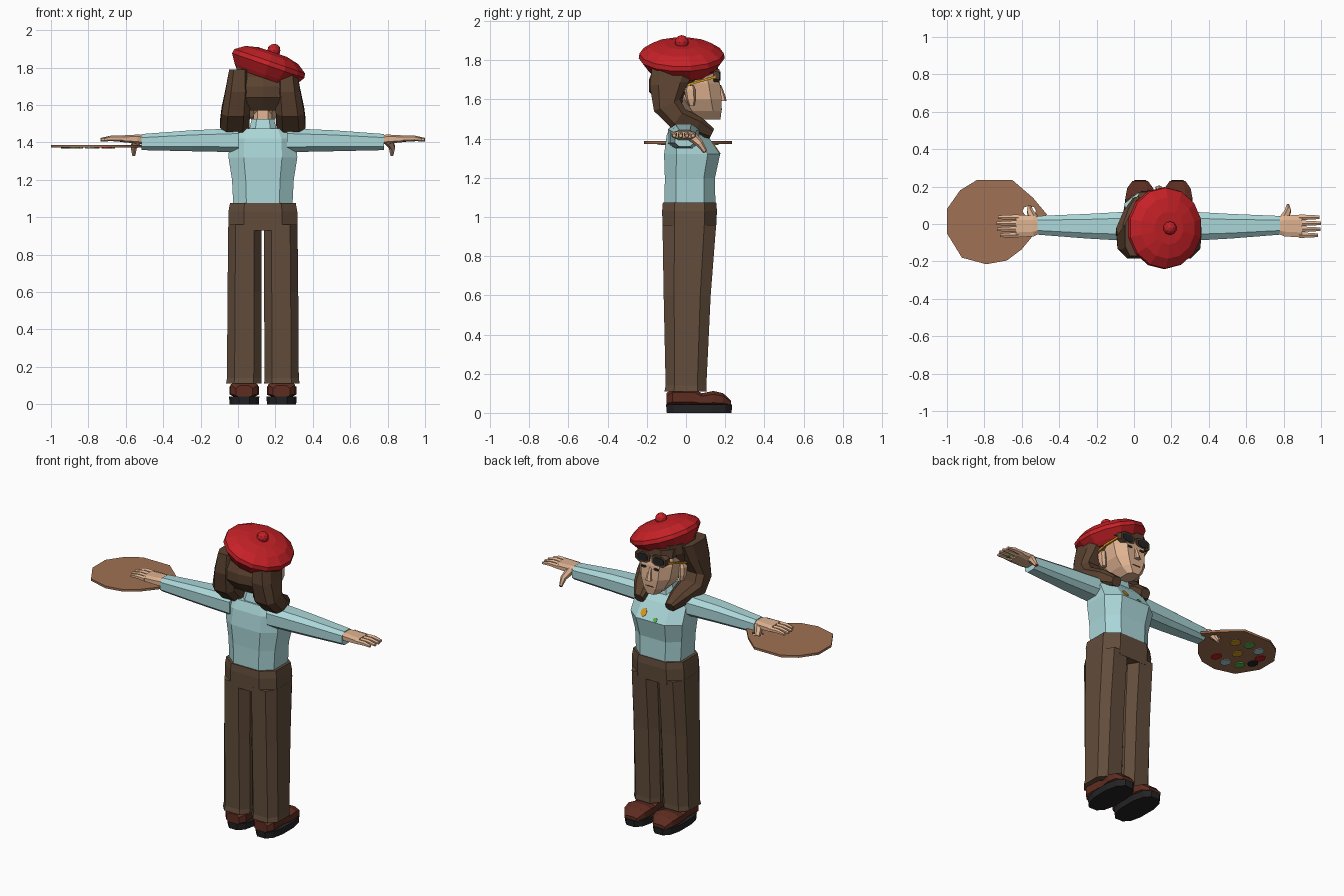
import bpy, bmesh, math
from mathutils import Vector, Matrix

if "Cube" in bpy.data.objects:
    bpy.data.objects.remove(bpy.data.objects["Cube"])

CX = 0.133  # body centre line


def material(name, r, g, b):
    m = bpy.data.materials.new(name)
    m.diffuse_color = tuple((c / 255) ** 2.2 for c in (r, g, b)) + (1,)
    m.use_nodes = True
    m.node_tree.nodes["Principled BSDF"].inputs["Base Color"].default_value = m.diffuse_color
    return m


SHIRT = material("pale_blue", 170, 214, 216)
PANTS = material("trouser_brown", 98, 78, 62)
HAIR = material("hair_brown", 90, 67, 51)
SKIN = material("skin", 222, 177, 144)
SHOE = material("shoe_brown", 94, 48, 37)
SOLE = material("near_black", 40, 40, 42)
RED = material("red", 196, 38, 43)
WOOD = material("wood", 158, 112, 84)
GOLD = material("gold", 214, 155, 35)
GREEN = material("green", 90, 180, 75)


def finish(name, bm, mat, mirror=False, loc=(CX, 0, 0)):
    bmesh.ops.recalc_face_normals(bm, faces=bm.faces)
    me = bpy.data.meshes.new(name)
    bm.to_mesh(me)
    bm.free()
    me.materials.append(mat)
    ob = bpy.data.objects.new(name, me)
    ob.location = loc
    bpy.context.collection.objects.link(ob)
    if mirror:
        ob.modifiers.new("mirror", 'MIRROR').use_mirror_merge = False
    return ob


def loft(name, rings, mat, n=8, p=3.0, mirror=False, loc=(CX, 0, 0)):
    """Skin through rings given as (centre, half-axis u, half-axis v)."""
    bm = bmesh.new()
    ang = [2 * math.pi * (i + 0.5) / n for i in range(n)]
    sp = lambda t: math.copysign(abs(t) ** (2 / p), t)
    k = max(abs(sp(math.cos(a))) for a in ang)
    loops = []
    for c, u, v in rings:
        c, u, v = Vector(c), Vector(u), Vector(v)
        loops.append([bm.verts.new(c + u * (sp(math.cos(a)) / k) + v * (sp(math.sin(a)) / k))
                      for a in ang])
    for a, b in zip(loops, loops[1:]):
        for i in range(n):
            bm.faces.new((a[i], a[(i + 1) % n], b[(i + 1) % n], b[i]))
    bm.faces.new(loops[0])
    bm.faces.new(loops[-1])
    return finish(name, bm, mat, mirror, loc)


def up(*rows):      # rows: x, y, z, half width, half depth
    return [((x, y, z), (a, 0, 0), (0, b, 0)) for x, y, z, a, b in rows]


def along_x(*rows):  # rows: x, y, z, half depth, half height
    return [((x, y, z), (0, a, 0), (0, 0, b)) for x, y, z, a, b in rows]


def along_y(*rows):  # rows: x, y, z, half width, half height
    return [((x, y, z), (a, 0, 0), (0, 0, b)) for x, y, z, a, b in rows]


def disc(name, pos, normal, r, mat, stretch=1.0):
    bm = bmesh.new()
    rot = Vector((0, 0, 1)).rotation_difference(Vector(normal)).to_matrix().to_4x4()
    bmesh.ops.create_cone(bm, cap_ends=True, segments=9, radius1=r, radius2=r, depth=0.006,
                          matrix=Matrix.Translation(pos) @ rot @ Matrix.Diagonal((1, stretch, 1, 1)))
    return finish(name, bm, mat)


# Trousers
loft("trouser_leg", up((.102, -.002, .11, .095, .108), (.1, 0, .14, .092, .104),
                       (.098, .006, .6, .091, .12), (.096, .017, .96, .089, .137)), PANTS, mirror=True)
loft("trouser_hips", up((0, .017, .93, .184, .136), (0, .018, 1.03, .184, .14),
                        (0, .018, 1.075, .176, .136)), PANTS)

# Shoes
loft("shoe_sole", up((.1, .067, 0, .078, .165), (.1, .067, .042, .081, .169)), SOLE, n=12, p=2.6, mirror=True)
loft("shoe_upper", along_y(*[(.1, y, .035 + (t - .035) / 2, w, (t - .035) / 2) for y, t, w in
                             ((-.1, .1, .045), (-.07, .125, .073), (.04, .125, .068), (.08, .1, .072),
                              (.14, .112, .079), (.19, .1, .07), (.23, .062, .042))]), SHOE, mirror=True)

# Shirt
loft("shirt_body", up((0, .02, 1.06, .158, .13), (0, .02, 1.2, .165, .128), (0, .031, 1.32, .184, .143),
                      (0, .005, 1.42, .178, .103), (0, -.01, 1.475, .145, .066)), SHIRT)
loft("shirt_collar", up((0, 0, 1.46, .075, .07), (0, .005, 1.525, .06, .056)), SHIRT)
loft("sleeve", along_x((.13, -.012, 1.412, .08, .064), (.38, -.012, 1.409, .066, .056),
                       (.648, -.007, 1.402, .05, .043)), SHIRT, mirror=True)

# Paint splashes on the clothes
slope = (0, .1, .066)
disc("shirt_splash_gold", (.06, .152, 1.355), slope, .02, GOLD, 1.3)
disc("shirt_splash_green", (-.03, .166, 1.333), slope, .014, GREEN)

# Hands
loft("palm", along_x((.635, -.01, 1.415, .04, .025), (.67, -.01, 1.418, .056, .024),
                     (.765, -.012, 1.42, .06, .017)), SKIN, mirror=True)
for i, tip in enumerate((.85, .865, .867, .86)):
    y = -.06 + .032 * i
    loft("finger_%d" % (i + 1), along_x((.75, y, 1.42, .014, .014), (.81, y, 1.422, .013, .013),
                                        (tip, y, 1.415, .009, .008)), SKIN, n=6, p=2, mirror=True)
loft("thumb", [((.67, .03, 1.412), (.025, 0, 0), (0, .012, .02)),
               ((.69, .07, 1.375), (.016, 0, 0), (0, .012, .012)),
               ((.69, .098, 1.333), (.008, 0, 0), (0, .008, .006))], SKIN, n=6, p=2, mirror=True)
disc("palm_splash_green", (.8, -.03, 1.407), (0, 0, -1), .012, GREEN)
disc("thumb_splash_red", (.69, .099, 1.335), (0, .8, -.6), .009, RED)

# Neck and head
loft("neck", up((0, .005, 1.49, .05, .048), (0, .015, 1.62, .05, .05)), SKIN)
loft("head", up((0, .12, 1.498, .04, .056), (0, .085, 1.54, .078, .096), (0, .06, 1.6, .108, .122),
                (0, .042, 1.68, .117, .132), (0, .02, 1.78, .11, .125)), SKIN)
loft("nose", up((0, .185, 1.592, .018, .02), (0, .178, 1.615, .014, .022),
                (0, .168, 1.67, .008, .012)), SKIN, n=6)
loft("ear", up((.122, .03, 1.565, .014, .012), (.127, .025, 1.6, .018, .022),
               (.127, .02, 1.65, .018, .026), (.122, .022, 1.67, .012, .016)), SKIN, n=6, mirror=True)
loft("eye", along_y((.045, .172, 1.665, .019, .008), (.045, .179, 1.665, .017, .007)), SOLE, mirror=True)
loft("mouth", along_y((0, .176, 1.55, .03, .004), (0, .1835, 1.55, .028, .003)), HAIR)

# Hair: cap, fringe and two locks swept forward over the shoulders
loft("hair_cap", up((0, -.075, 1.57, .1, .055), (0, -.075, 1.64, .135, .11), (0, -.055, 1.7, .145, .13),
                    (0, -.015, 1.75, .145, .15), (0, -.01, 1.81, .14, .15)), HAIR, n=10)
loft("hair_fringe", up((0, .075, 1.735, .122, .09), (0, .06, 1.79, .125, .1)), HAIR)
loft("hair_lock", [((.125, -.06, 1.79), (.055, 0, 0), (0, .11, 0)),
                   ((.132, -.085, 1.68), (.068, 0, 0), (0, .1, .01)),
                   ((.145, -.097, 1.57), (.076, 0, 0), (0, .066, .03)),
                   ((.15, -.04, 1.503), (.078, 0, 0), (0, .035, .048)),
                   ((.13, .06, 1.463), (.058, 0, 0), (0, .022, .043)),
                   ((.11, .132, 1.425), (.03, 0, 0), (0, .012, .025))], HAIR, mirror=True)

# Glasses pushed up to the forehead
loft("glasses_rim", along_y((.058, .14, 1.725, .054, .036), (.058, .172, 1.72, .05, .033)), HAIR, mirror=True)
loft("glasses_lens", along_y((.058, .17, 1.72, .038, .023), (.058, .176, 1.72, .038, .023)), SOLE, mirror=True)
loft("glasses_arm", along_y((.143, -.03, 1.663, .005, .006), (.136, .06, 1.69, .005, .006),
                            (.112, .15, 1.715, .005, .006)), GOLD, n=4, mirror=True)

# Beret, tilted to one side
tilt = math.radians(19)
beret = loft("beret", up((0, 0, -.075, .155, .16), (0, 0, -.055, .172, .178), (0, 0, -.005, .204, .214),
                         (0, 0, .02, .2, .21), (0, 0, .055, .15, .16), (0, 0, .072, .08, .085)),
             RED, n=14, p=2, loc=(.163, -.022, 1.815))
beret.rotation_euler = (0, tilt, 0)
bm = bmesh.new()
bmesh.ops.create_icosphere(bm, subdivisions=2, radius=.036)
finish("beret_pompom", bm, RED, loc=(.192, -.022, 1.892))

# Palette board with a thumb hole
outline = [(-1, .08), (-.93, .18), (-.84, .235), (-.65, .235), (-.54, .14), (-.465, .05), (-.505, .025),
           (-.53, -.05), (-.6, -.135), (-.68, -.195), (-.79, -.215), (-.92, -.18), (-1, -.05)]
hole = [(-.56 + .036 * math.cos(a), .07 + .028 * math.sin(a))
        for a in (i * math.pi / 4 for i in range(8))]
curve = bpy.data.curves.new("palette_outline", 'CURVE')
curve.dimensions, curve.fill_mode, curve.extrude = '2D', 'BOTH', .007
for pts in (outline, hole):
    s = curve.splines.new('POLY')
    s.points.add(len(pts) - 1)
    for q, (x, y) in zip(s.points, pts):
        q.co = (x, y, 0, 1)
    s.use_cyclic_u = True
tmp = bpy.data.objects.new("palette_outline", curve)
bpy.context.collection.objects.link(tmp)
bpy.context.view_layer.update()
mesh = bpy.data.meshes.new_from_object(tmp.evaluated_get(bpy.context.evaluated_depsgraph_get()))
bpy.data.objects.remove(tmp)
mesh.materials.clear()
mesh.materials.append(WOOD)
board = bpy.data.objects.new("palette_board", mesh)
board.location.z = 1.38
bpy.context.collection.objects.link(board)

# Paint dabs in an arc under the board
dabs = [GOLD, GREEN, SHIRT, RED, SOLE, GREEN, SHIRT, RED, GOLD]
for i, m in enumerate(dabs):
    a = math.radians(50 + i * 36)
    r = .12 if i < 8 else 0
    disc("paint_dab_%d" % (i + 1), (-.78 - CX + r * 1.2 * math.cos(a), .01 + r * math.sin(a), 1.371),
         (0, 0, -1), .036, m, .8)
